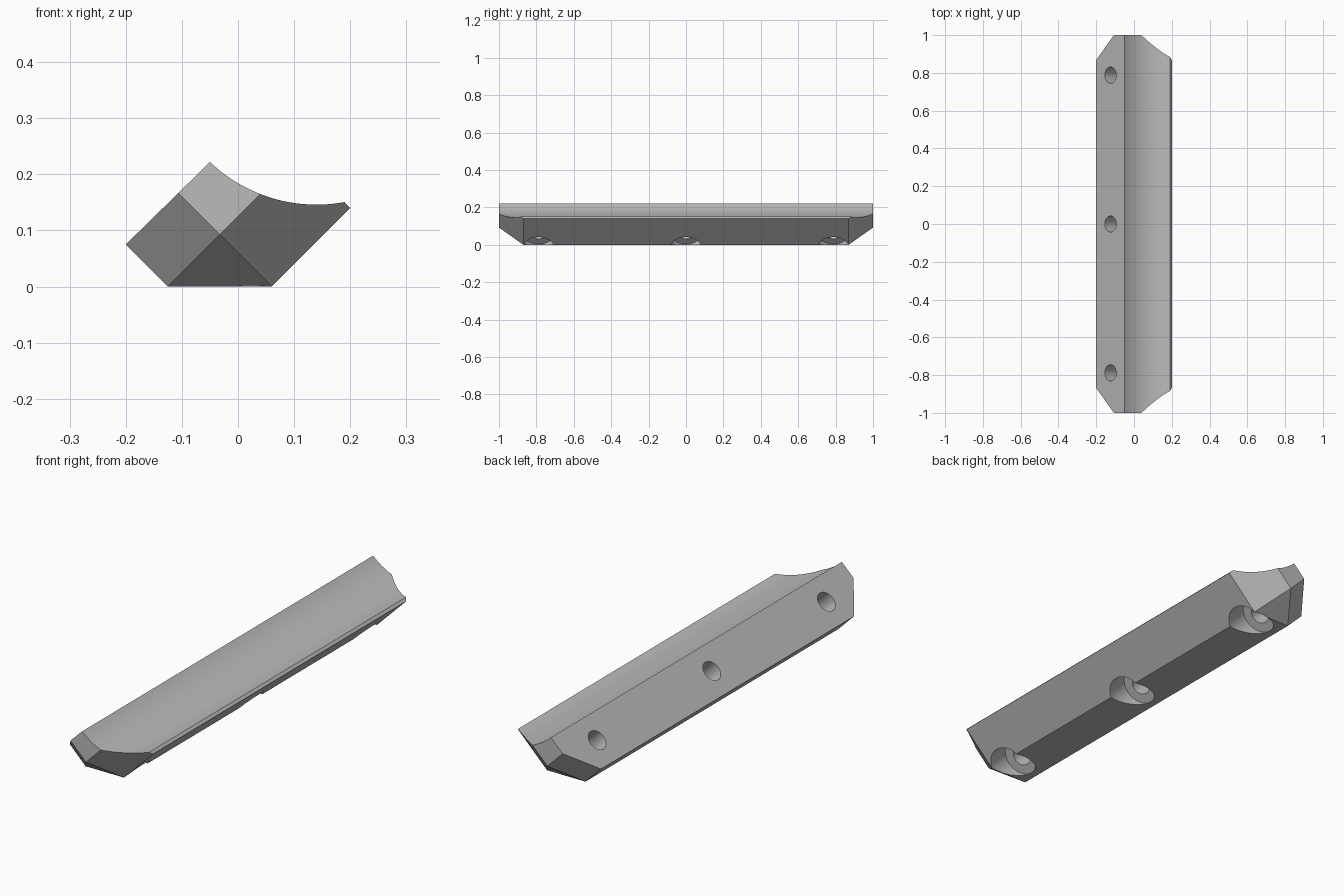
import bpy
import bmesh
import math
from mathutils import Vector

cube = bpy.data.objects.get("Cube")
if cube:
    bpy.data.objects.remove(cube, do_unlink=True)

R2 = math.sqrt(2)

# Single grey material
grey = bpy.data.materials.new("plain grey")
grey.use_nodes = True
color = (0.5, 0.5, 0.5, 1)
grey.diffuse_color = color
grey.node_tree.nodes["Principled BSDF"].inputs["Base Color"].default_value = color

# Cross-section: flat sides plus a concave top arc
profile = [(-0.2, 0.075), (-0.125, 0), (0.06, 0), (0.2, 0.14)]
radius, cx, low = 0.2755, 0.14, 0.146
start, end, steps = math.asin(0.05 / radius), math.asin(-0.19 / radius), 28
for i in range(steps + 1):
    a = start + (end - start) * i / steps
    profile.append((cx + radius * math.sin(a), low + radius * (1 - math.cos(a))))

# Extrude the bar along y
bm = bmesh.new()
base = bm.faces.new([bm.verts.new((x, -1, z)) for x, z in profile])
ext = bmesh.ops.extrude_face_region(bm, geom=[base], use_keep_orig=True)
moved = [g for g in ext["geom"] if isinstance(g, bmesh.types.BMVert)]
bmesh.ops.translate(bm, verts=moved, vec=(0, 2, 0))
bmesh.ops.recalc_face_normals(bm, faces=bm.faces)


def slice_off(point, normal):
    """Cut away the outer side of a plane and cap the opening."""
    cut = bmesh.ops.bisect_plane(
        bm, geom=bm.verts[:] + bm.edges[:] + bm.faces[:], dist=1e-5,
        plane_co=Vector(point), plane_no=Vector(normal).normalized(), clear_outer=True)
    edges = [g for g in cut["geom_cut"] if isinstance(g, bmesh.types.BMEdge)]
    bmesh.ops.contextual_create(bm, geom=edges)


# Chamfers on both ends: left, right and underside
for s in (-1, 1):
    slice_off((0.06, s, 0), (-1, s * R2, -1))
    slice_off((-0.125, s, 0), (1, s * R2, -1))
    slice_off((0, s, 0.0925), (0, s, -R2))
bmesh.ops.recalc_face_normals(bm, faces=bm.faces)

mesh = bpy.data.meshes.new("corner_bar")
bm.to_mesh(mesh)
bm.free()
mesh.materials.append(grey)
bar = bpy.data.objects.new("corner_bar", mesh)
bpy.context.collection.objects.link(bar)


def drill(name, y, r, w0, w1):
    """Subtract a slanted cylinder; w = x - z measures along the screw axis."""
    w = (w0 + w1) / 2
    bpy.ops.mesh.primitive_cylinder_add(
        vertices=48, radius=r, depth=(w1 - w0) / R2,
        location=((0.025 + w) / 2, y, (0.025 - w) / 2),
        rotation=(0, math.radians(135), 0))
    cutter = bpy.context.object
    cutter.name = name
    cutter.hide_render = True
    cutter.data.materials.append(grey)
    mod = bar.modifiers.new(name, 'BOOLEAN')
    mod.operation = 'DIFFERENCE'
    mod.solver = 'EXACT'
    mod.object = cutter
    bpy.ops.object.select_all(action='DESELECT')
    bar.select_set(True)
    bpy.context.view_layer.objects.active = bar
    bpy.ops.object.modifier_apply(modifier=mod.name)
    bpy.data.objects.remove(cutter, do_unlink=True)


# Screw holes with wide counterbores on the underside
for y in (-0.788, 0, 0.788):
    drill("counterbore", y, 0.084, -0.1, 0.4)
    drill("screw_hole", y, 0.043, -0.5, 0)

bpy.ops.object.shade_smooth_by_angle(angle=math.radians(30))
